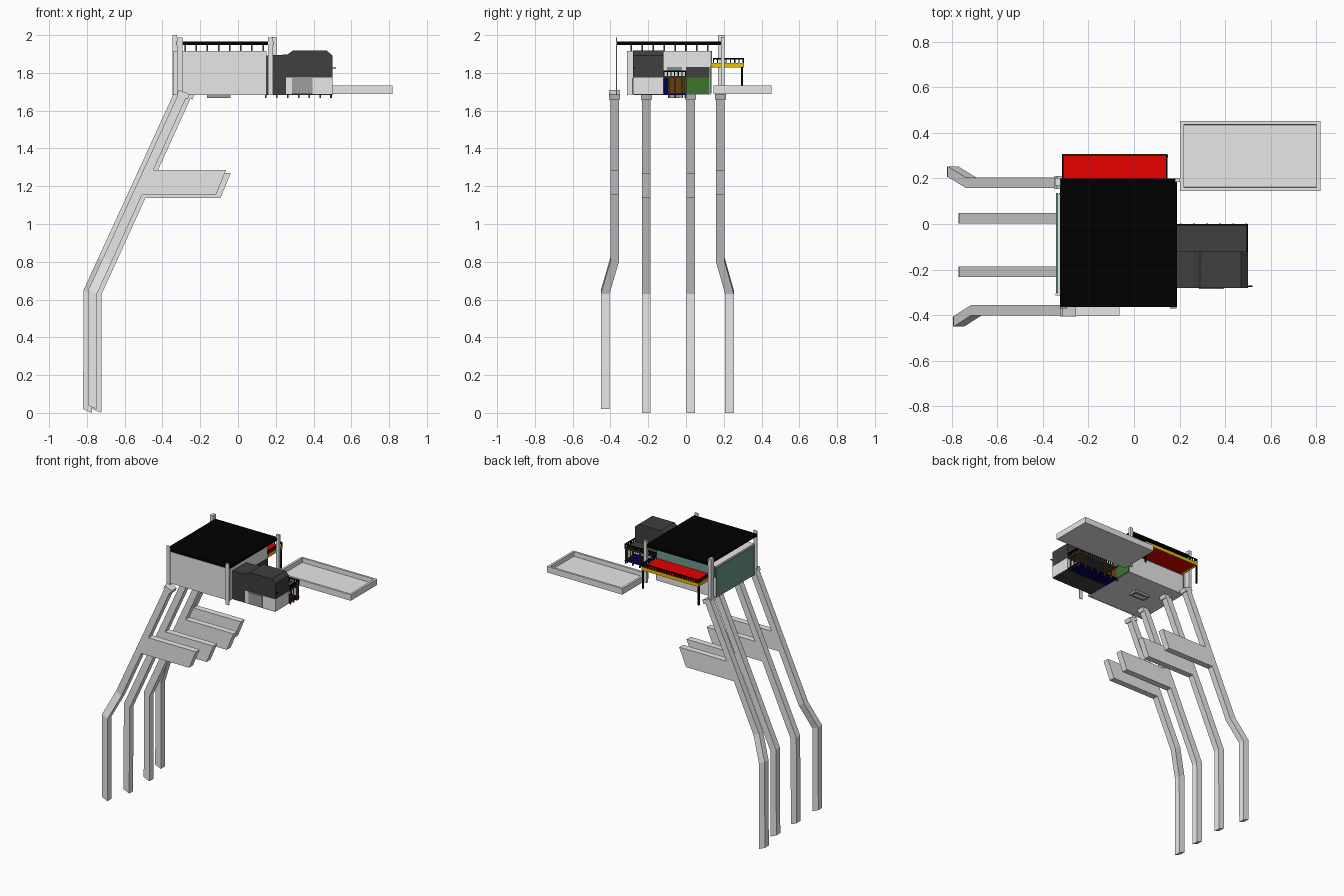
import bpy, bmesh

cube = bpy.data.objects.get("Cube")
if cube:
    bpy.data.objects.remove(cube, do_unlink=True)


def material(name, r, g, b):
    m = bpy.data.materials.new(name)
    m.use_nodes = True
    m.diffuse_color = (r, g, b, 1)
    m.node_tree.nodes["Principled BSDF"].inputs["Base Color"].default_value = (r, g, b, 1)
    return m


LIGHT = material("light_grey", .8, .8, .8)
MID = material("mid_grey", .34, .34, .34)
DARK = material("dark_grey", .05, .05, .05)
BLACK = material("black", 0, 0, 0)
RED = material("red", .8, 0, 0)
YELLOW = material("yellow", .8, .55, 0)
GREEN = material("green", .04, .18, .025)
NAVY = material("navy", 0, 0, .09)
TEAL = material("teal", .15, .32, .26)
BROWN = material("brown", .12, .05, .005)


def finish(name, bm, mat):
    bmesh.ops.recalc_face_normals(bm, faces=bm.faces)
    mesh = bpy.data.meshes.new(name)
    bm.to_mesh(mesh)
    bm.free()
    mesh.materials.append(mat)
    ob = bpy.data.objects.new(name, mesh)
    bpy.context.collection.objects.link(ob)
    return ob


def loft(name, rings, mat):
    """Closed solid through matching rings of points."""
    bm = bmesh.new()
    loops = [[bm.verts.new(p) for p in ring] for ring in rings]
    n = len(loops[0])
    for a, b in zip(loops, loops[1:]):
        for i in range(n):
            j = (i + 1) % n
            bm.faces.new((a[i], a[j], b[j], b[i]))
    bm.faces.new(loops[0])
    bm.faces.new(loops[-1])
    return finish(name, bm, mat)


def prism(name, outline, y0, y1, mat):
    """Front (x, z) outline pushed along y."""
    return loft(name, [[(x, y, z) for x, z in outline] for y in (y0, y1)], mat)


def box(name, x0, x1, y0, y1, z0, z1, mat):
    return prism(name, [(x0, z0), (x1, z0), (x1, z1), (x0, z1)], y0, y1, mat)


def tray(name, x0, x1, y0, y1, z0, z1, rim, floor, mat):
    """Open box with a flat rim: two insets of the top, the inner one pushed down."""
    ob = box(name, x0, x1, y0, y1, z0, z1, mat)
    bm = bmesh.new()
    bm.from_mesh(ob.data)
    bm.normal_update()
    top = max(bm.faces, key=lambda f: f.calc_center_median().z)
    for thickness in (rim, .001):
        bmesh.ops.inset_region(bm, faces=[top], thickness=thickness, use_even_offset=True)
    for v in top.verts:
        v.co.z = floor
    bm.to_mesh(ob.data)
    bm.free()


def railing(name, start, end, z0, z1, count, mat):
    """Handrail with evenly spaced balusters between two (x, y) points."""
    t = .003
    (xa, ya), (xb, yb) = start, end
    box(name + "_rail", min(xa, xb) - t, max(xa, xb) + t,
        min(ya, yb) - t, max(ya, yb) + t, z1 - .008, z1, mat)
    for i in range(count):
        f = i / (count - 1)
        x, y = xa + (xb - xa) * f, ya + (yb - ya) * f
        box(f"{name}_baluster_{i}", x - t, x + t, y - t, y + t, z0, z1, mat)


# Supporting legs: slanted upper part, vertical lower part, side bracket
W, SLOPE = .046, .459


def leg(name, dx, y, out, dz, foot):
    def ring(zl, zr, shift, straight=False):
        xl = -.82 + dx + (0 if straight else SLOPE * (zl - .645))
        ya, yb = y - W / 2 + shift, y + W / 2 + shift
        return [(xl, ya, zl), (xl + W, ya, zr), (xl + W, yb, zr), (xl, yb, zl)]

    loft(name, [ring(1.69, 1.68, 0), ring(.82, .8, 0), ring(.65, .63, out),
                ring(foot + .02, foot, out, True)], LIGHT)
    ya, yb = y - W / 2, y + W / 2
    top, low = 1.27 + dz, 1.138 + dz
    prism(name + "_bracket", [(-.513 + dx, top), (-.088 + dx, top), (-.143 + dx, low),
                              (-.57 + dx, low)], ya, yb, LIGHT)
    # end plate square to the leg
    cx, cz = -.315 + dx, 1.685
    outline = [(cx + s * .029 + t * .006, cz - s * .012 + t * .013)
               for s, t in ((-1, -1), (1, -1), (1, 1), (-1, 1))]
    prism(name + "_cap", outline, ya - .006, yb + .006, LIGHT)


leg("front_leg", .025, -.378, -.05, .015, .02)
leg("inner_front_leg", .05, -.21, 0, 0, 0)
leg("inner_back_leg", .05, .025, 0, 0, 0)
leg("back_leg", 0, .182, .048, .015, 0)

# Main house
box("house_body", -.335, .15, -.305, .13, 1.685, 1.917, LIGHT)
box("front_wall", -.345, .152, -.313, -.304, 1.684, 1.917, LIGHT)
box("side_window", -.343, -.334, -.303, .135, 1.69, 1.905, TEAL)
box("back_window", -.33, .145, .129, .137, 1.835, 1.915, TEAL)
box("green_wall", .149, .156, 0, .125, 1.688, 1.775, GREEN)
box("dark_wall_band", .149, .157, 0, .125, 1.775, 1.83, DARK)
box("upper_side_window", .149, .155, -.1, -.02, 1.81, 1.83, TEAL)
box("lower_brown_wall", .149, .156, -.095, 0, 1.692, 1.772, BROWN)
box("lower_navy_wall", .149, .156, -.12, -.095, 1.692, 1.772, NAVY)

# Hatch frame under the floor
for i, (x0, x1, y0, y1) in enumerate([(-.165, -.04, -.095, -.08), (-.165, -.04, -.045, -.03),
                                     (-.165, -.15, -.08, -.045), (-.055, -.04, -.08, -.045)]):
    box(f"hatch_frame_{i}", x0, x1, y0, y1, 1.668, 1.686, MID)

# Flat roof on short struts
box("roof", -.325, .188, -.365, .2, 1.948, 1.966, BLACK)
for i in range(8):
    x = -.28 + i * .059
    for j in range(8):
        y = -.29 + j * .058
        box(f"roof_strut_{i}_{j}", x - .004, x + .004, y - .004, y + .004, 1.915, 1.95, BROWN)

# Corner posts
for side, x in (("right", -.308), ("left", .172)):
    box(f"{side}_front_post", x - .014, x + .014, -.37, -.364, 1.682, 1.987, LIGHT)
box("right_back_post", -.347, -.323, .17, .203, 1.685, 2, LIGHT)
box("left_back_post", .18, .203, .185, .203, 1.685, 1.99, LIGHT)

# Back balcony
box("balcony_floor", -.31, .142, .137, .302, 1.836, 1.852, RED)
box("balcony_back_edge", -.315, .147, .3, .307, 1.828, 1.852, YELLOW)
for side, x in (("right", -.315), ("left", .141)):
    box(f"balcony_{side}_edge", x, x + .006, .137, .305, 1.828, 1.852, YELLOW)
    railing(f"balcony_{side}", (x + .003, .145), (x + .003, .303), 1.852, 1.88, 8, BLACK)
    box(f"balcony_{side}_post", x - .002, x + .008, .292, .302, 1.69, 1.83, BLACK)
railing("balcony_back", (-.312, .303), (.144, .303), 1.852, 1.88, 24, BLACK)

# Annex: dark upper storey over a light ground floor
prism("annex_upper", [(.15, 1.775), (.5, 1.775), (.5, 1.892), (.47, 1.918), (.29, 1.918),
                      (.262, 1.897), (.15, 1.893)], -.28, -.12, DARK)
box("annex_dark_base", .15, .255, -.278, -.12, 1.688, 1.776, DARK)
box("annex_lower", .255, .5, -.28, -.12, 1.688, 1.776, LIGHT)
box("annex_door", .285, .395, -.286, -.279, 1.688, 1.772, MID)
box("annex_underside", .155, .498, -.278, -.12, 1.683, 1.689, DARK)
box("annex_peg", .495, .52, -.277, -.271, 1.822, 1.828, BLACK)

# Annex terrace with deck, railing and stilts
box("terrace_deck", .15, .5, -.12, 0, 1.772, 1.784, DARK)
box("terrace_floor", .15, .5, -.12, 0, 1.684, 1.692, NAVY)
railing("terrace_back", (.19, -.003), (.497, -.003), 1.784, 1.812, 18, BLACK)
railing("terrace_end", (.497, -.117), (.497, -.003), 1.784, 1.812, 7, BLACK)
for i in range(7):
    x = .148 + i * .0575
    box(f"terrace_stilt_{i}", x - .004, x + .004, -.008, .002, 1.667, 1.775, BROWN)
for i in range(3):
    y = -.095 + i * .035
    box(f"terrace_end_stilt_{i}", .488, .496, y, y + .008, 1.667, 1.775, BROWN)

# Pool
tray("pool", .203, .818, .145, .452, 1.688, 1.732, .016, 1.7, LIGHT)
